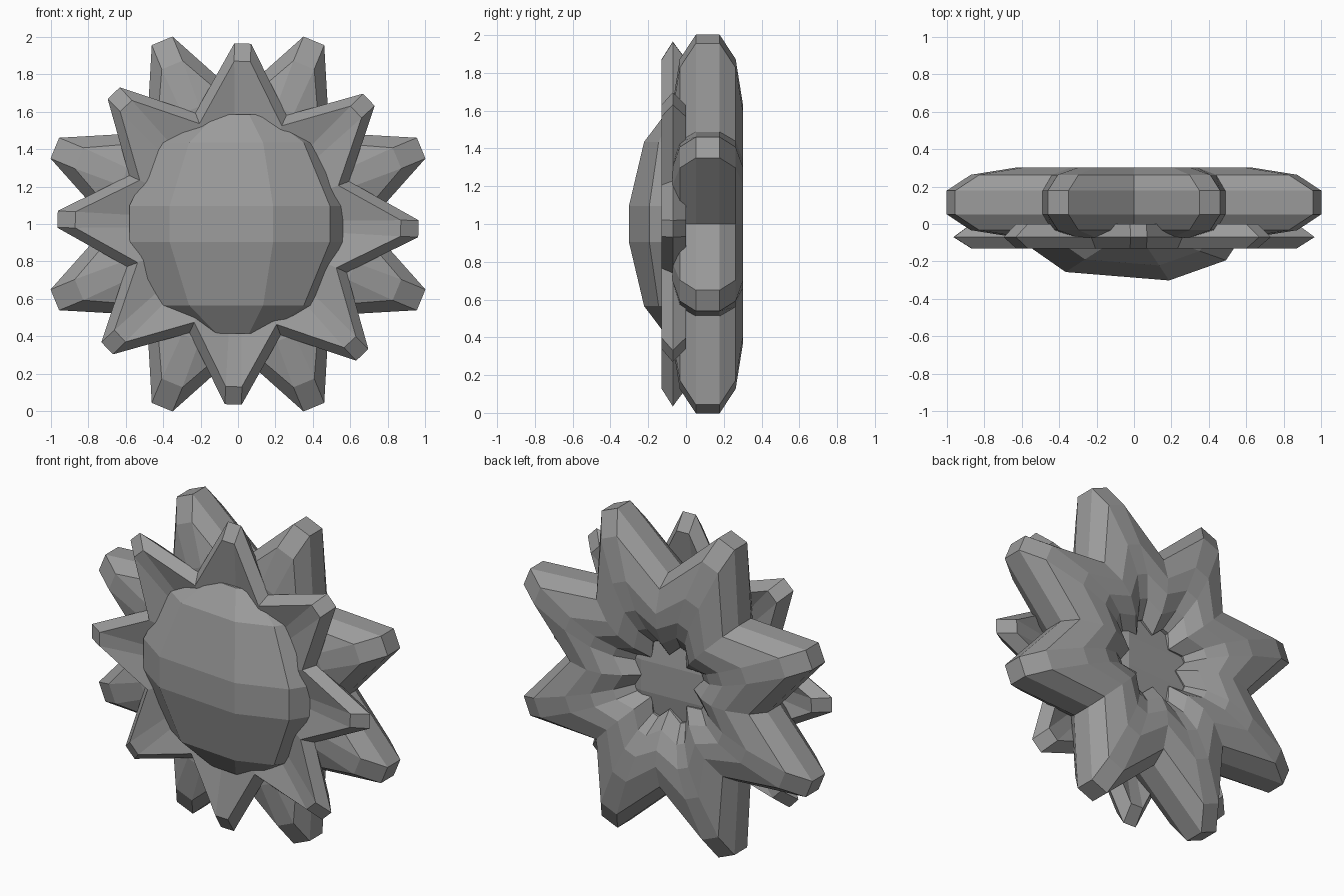
import bpy
import bmesh
from math import sin, cos, pi, radians

if "Cube" in bpy.data.objects:
    bpy.data.objects.remove(bpy.data.objects["Cube"])

grey = bpy.data.materials.new("plain_grey")
grey.use_nodes = True
colour = (0.33, 0.33, 0.33, 1)
grey.diffuse_color = colour
grey.node_tree.nodes["Principled BSDF"].inputs["Base Color"].default_value = colour


def loft(name, loops, wrap=False):
    """Join closed loops of points with quads; cap the ends unless wrapped."""
    bm = bmesh.new()
    rings = [[bm.verts.new(p) for p in loop] for loop in loops]
    n = len(rings[0])
    pairs = list(zip(rings, rings[1:]))
    if wrap:
        pairs.append((rings[-1], rings[0]))
    else:
        bm.faces.new(rings[0])
        bm.faces.new(rings[-1])
    for a, b in pairs:
        for i in range(n):
            j = (i + 1) % n
            bm.faces.new((a[i], a[j], b[j], b[i]))
    bmesh.ops.recalc_face_normals(bm, faces=bm.faces[:])
    mesh = bpy.data.meshes.new(name)
    bm.to_mesh(mesh)
    bm.free()
    mesh.materials.append(grey)
    obj = bpy.data.objects.new(name, mesh)
    bpy.context.collection.objects.link(obj)
    return obj


def star_loop(tip, half, valley, y, turn, points=8):
    """Star outline with blunt tips, facing the front."""
    loop = []
    for k in range(points):
        a = 2 * pi * k / points + turn
        for side in (-half, half):
            loop.append((tip * sin(a) + side * cos(a), y,
                         1 + tip * cos(a) - side * sin(a)))
        b = a + pi / points
        loop.append((valley * sin(b), y, 1 + valley * cos(b)))
    return loop


# Thick rear ring of petals: rounded section, same on front and back
mid = 0.115
section = [(1.06, 0.06, 0.69, 0.063), (0.92, 0.06, 0.62, 0.148),
           (0.66, 0.05, 0.48, 0.187), (0.48, 0.04, 0.38, 0.18),
           (0.35, 0.03, 0.27, 0.13), (0.25, 0.02, 0.17, 0.05)]
back = [star_loop(t, h, v, mid + d, pi / 8) for t, h, v, d in section]
front = [star_loop(t, h, v, mid - d, pi / 8) for t, h, v, d in section]
loft("rear_petals", back + front[::-1], wrap=True)

# Thin front star with a bevelled rim and a dished face
rim = [(0.965, 0.045, 0.637, -0.07), (0.87, 0.043, 0.575, -0.13),
       (0.45, 0.03, 0.42, -0.075), (0.87, 0.043, 0.575, 0.0)]
loft("front_star", [star_loop(*r, radians(1.5)) for r in rim], wrap=True)

# Faceted centre dome, flatter behind
columns = [-145, -109, -73, -37, 18, 54, 90, 126, 162]
rows = [-72, -45, -9, 9, 45, 72]
loops = []
for lat in map(radians, rows):
    loop = []
    for t in map(radians, columns):
        depth = 0.3 if cos(t) > 0 else 0.21
        loop.append((0.615 * sin(t) * cos(lat),
                     -0.02 - depth * cos(t) * cos(lat),
                     1 + 0.615 * sin(lat)))
    loops.append(loop)
loft("centre_dome", loops)
